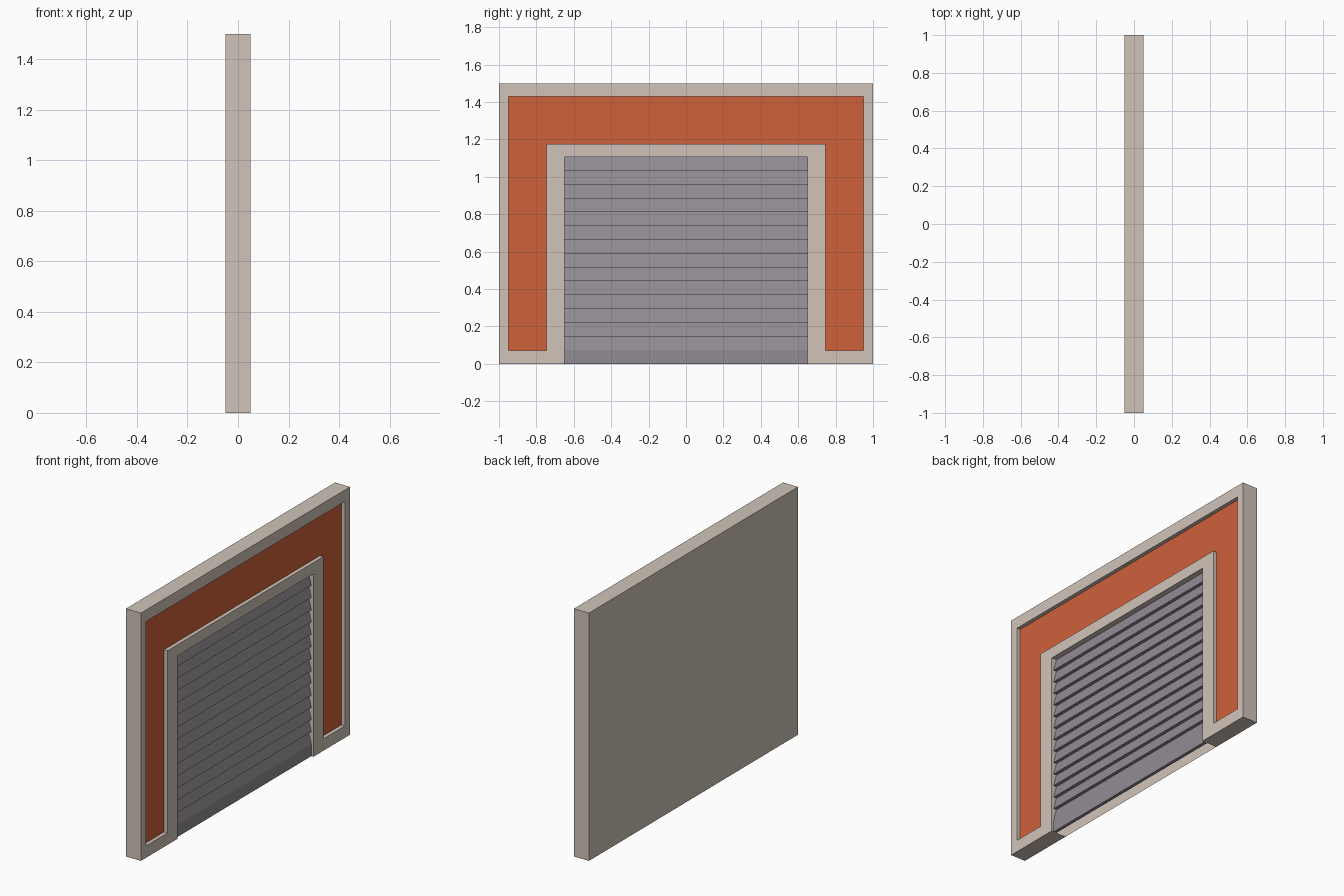
import bpy, bmesh

if "Cube" in bpy.data.objects:
    bpy.data.objects.remove(bpy.data.objects["Cube"])


def material(name, rgb):
    lin = [((c / 255 + 0.055) / 1.055) ** 2.4 for c in rgb]
    m = bpy.data.materials.new(name)
    m.diffuse_color = (*lin, 1)
    m.use_nodes = True
    m.node_tree.nodes["Principled BSDF"].inputs["Base Color"].default_value = m.diffuse_color
    return m


BEIGE = material("beige wall", (208, 196, 185))
ORANGE = material("orange panel", (206, 97, 58))
GREY = material("grey shutter", (146, 140, 148))

FRONT, BACK = 0.05, -0.05      # wall faces along x
PANEL = 0.027                  # floor of the orange recess
OUT, IN = 0.036, 0.016         # outer and inner edges of the shutter slats
DOOR_Y, DOOR_Z = 0.65, 1.107   # doorway half width and height


def finish(bm, name, mats):
    me = bpy.data.meshes.new(name)
    bm.to_mesh(me)
    bm.free()
    for m in mats:
        me.materials.append(m)
    ob = bpy.data.objects.new(name, me)
    bpy.context.collection.objects.link(ob)
    return ob


# Wall: a grid of cells, each at its own depth, joined by steps
ys = [-1, -0.95, -0.745, -DOOR_Y, DOOR_Y, 0.745, 0.95, 1]
zs = [0, 0.072, DOOR_Z, 1.175, 1.43, 1.5]


def kind(i, j):
    if not (0 <= i < len(ys) - 1 and 0 <= j < len(zs) - 1):
        return "outside"
    y, z = abs(ys[i] + ys[i + 1]) / 2, (zs[j] + zs[j + 1]) / 2
    if y < DOOR_Y and z < DOOR_Z:
        return "door"
    if y < 0.95 and 0.072 < z < 1.43 and (y > 0.745 or z > 1.175):
        return "panel"
    return "frame"


DEPTH = {"outside": BACK, "door": IN, "panel": PANEL, "frame": FRONT}
bm = bmesh.new()


def quad(points, mat=0):
    bm.faces.new([bm.verts.new(p) for p in points]).material_index = mat


def step(a, b, p, q):
    # Wall between two neighbouring cells; the doorway stays open below
    da, db = DEPTH[a], DEPTH[b]
    if da != db and {a, b} != {"door", "outside"}:
        quad([(da, *p), (da, *q), (db, *q), (db, *p)])


for i in range(len(ys)):
    for j in range(len(zs)):
        k = kind(i, j)
        if i < len(ys) - 1:
            step(k, kind(i, j - 1), (ys[i], zs[j]), (ys[i + 1], zs[j]))
        if j < len(zs) - 1:
            step(k, kind(i - 1, j), (ys[i], zs[j]), (ys[i], zs[j + 1]))
        if k == "outside":
            continue
        ring = [(ys[i], zs[j]), (ys[i + 1], zs[j]),
                (ys[i + 1], zs[j + 1]), (ys[i], zs[j + 1])]
        quad([(BACK, *p) for p in reversed(ring)])
        if k != "door":
            quad([(DEPTH[k], *p) for p in ring], int(k == "panel"))

bmesh.ops.remove_doubles(bm, verts=bm.verts, dist=1e-5)
bmesh.ops.recalc_face_normals(bm, faces=bm.faces)
bmesh.ops.dissolve_limit(bm, angle_limit=0.01, verts=bm.verts, edges=bm.edges,
                         delimit={'MATERIAL'})
finish(bm, "wall", [BEIGE, ORANGE])

# Shutter: sawtooth profile of sloping slats over an upright bottom rail
pitch = DOOR_Z / 15
profile = [(IN, DOOR_Z)]
for n in range(14, 0, -1):
    profile.append((OUT, n * pitch))
    if n > 1:
        profile.append((IN, n * pitch))
profile += [(OUT, 0), (IN, 0)]

bm = bmesh.new()
rows = [[bm.verts.new((x, y, z)) for y in (-DOOR_Y, DOOR_Y)] for x, z in profile]
for top, low in zip(rows, rows[1:]):
    bm.faces.new((low[0], low[1], top[1], top[0]))
finish(bm, "roller_shutter", [GREY])
